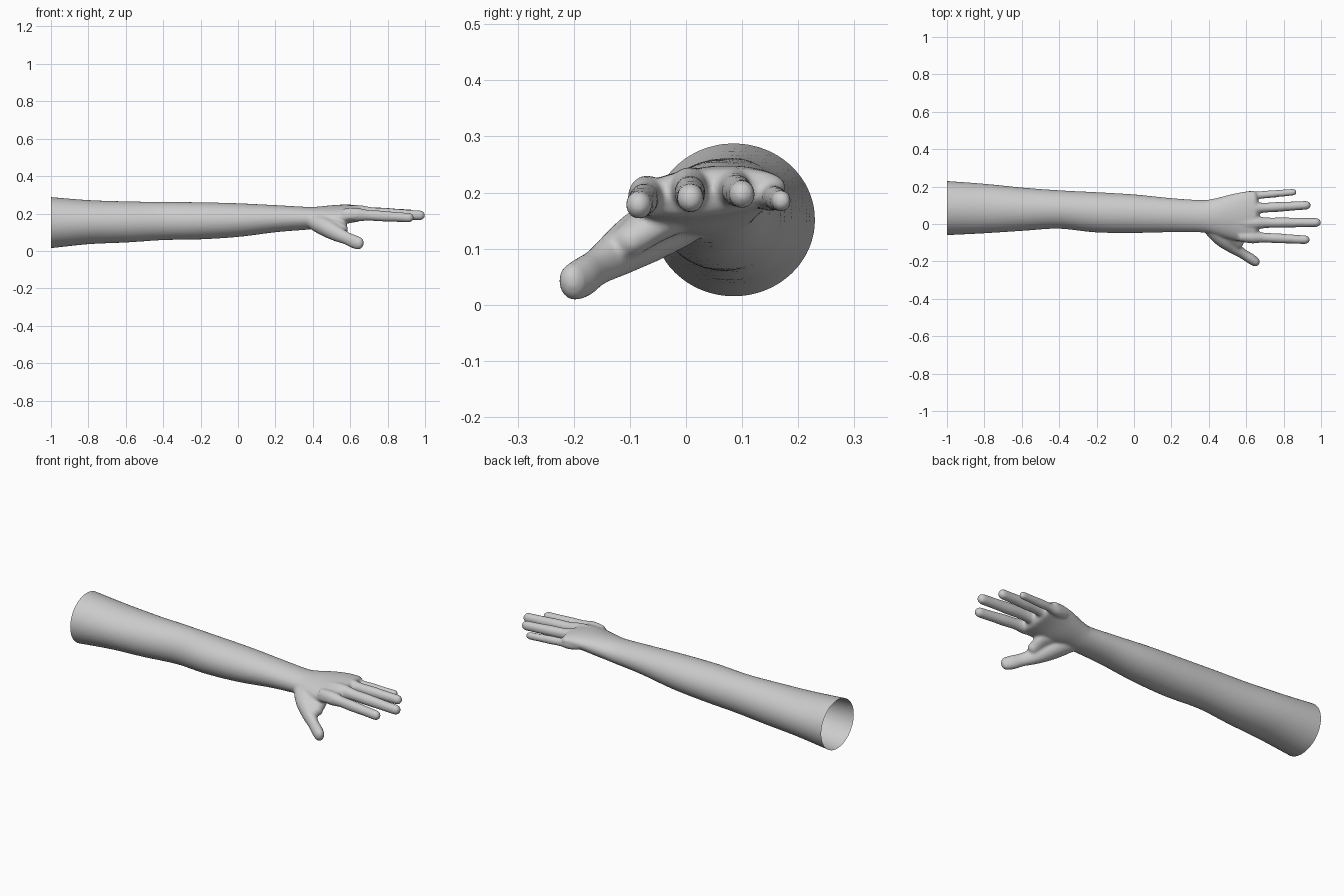
import bpy, bmesh, math
from mathutils import Vector

cube = bpy.data.objects.get("Cube")
if cube:
    bpy.data.objects.remove(cube, do_unlink=True)

skin = bpy.data.materials.new("light grey skin")
skin.use_nodes = True
skin.diffuse_color = (0.6, 0.6, 0.6, 1)
skin.node_tree.nodes["Principled BSDF"].inputs["Base Color"].default_value = (0.6, 0.6, 0.6, 1)


def spline(rows, steps):
    """Catmull-Rom through rows of equal length."""
    out = []
    for i in range(len(rows) - 1):
        quad = [rows[max(0, min(len(rows) - 1, i + k))] for k in (-1, 0, 1, 2)]
        for s in range(steps):
            t = s / steps
            out.append([b + 0.5 * t * (c - a + t * (2*a - 5*b + 4*c - d + t * (3*(b - c) + d - a)))
                        for a, b, c, d in zip(*quad)])
    return out + [list(rows[-1])]


def tube(bm, stations, tip=0.0, sides=28, steps=5):
    """Loft rings of (x, y, z, side radius, up radius, roll); tip adds a rounded end."""
    rows = spline(stations, steps)
    pts = [Vector(r[:3]) for r in rows]
    rings = []

    def ring(c, tangent, rs, ru, roll):
        side = Vector((0, 0, 1)).cross(tangent).normalized()
        up = tangent.cross(side)
        side, up = (side * math.cos(roll) + up * math.sin(roll),
                    up * math.cos(roll) - side * math.sin(roll))
        rings.append([bm.verts.new(c + side * rs * math.cos(a) + up * ru * math.sin(a))
                      for a in (2 * math.pi * k / sides for k in range(sides))])

    for i, r in enumerate(rows):
        tangent = (pts[min(i + 1, len(pts) - 1)] - pts[max(i - 1, 0)]).normalized()
        ring(pts[i], tangent, *r[3:])
    if tip:
        for k in range(1, 7):
            a = k * math.pi / 13
            ring(pts[-1] + tangent * tip * math.sin(a), tangent,
                 r[3] * math.cos(a), r[4] * math.cos(a), r[5])
    for a, b in zip(rings, rings[1:]):
        for k in range(sides):
            n = (k + 1) % sides
            bm.faces.new((a[k], a[n], b[n], b[k]))
    bm.faces.new(rings[0][::-1])
    bm.faces.new(rings[-1])


bm = bmesh.new()

# Upper arm, forearm, wrist and palm: x, low y, high y, low z, high z, roll
outline = [
    (-1.06, -.065, .235, .010, .292, 0), (-1.0, -.06, .23, .015, .288, 0),
    (-.8, -.05, .215, .036, .272, 0), (-.6, -.037, .195, .045, .265, 0),
    (-.4, -.025, .18, .058, .262, 0), (-.2, -.045, .17, .062, .26, 0),
    (0, -.048, .158, .075, .255, 0), (.2, -.044, .138, .1, .245, 0),
    (.36, -.045, .128, .113, .236, 0), (.42, -.055, .135, .12, .236, .08),
    (.5, -.08, .155, .13, .242, .15), (.58, -.098, .172, .148, .246, .12),
    (.64, -.106, .178, .158, .242, .1)]
tube(bm, [(x, (a + b) / 2, (c + d) / 2, (b - a) / 2, (d - c) / 2, roll)
          for x, a, b, c, d, roll in outline], tip=.03, sides=40)

# Fingers: base y, base z, tip x, tip y, tip z, radius
for by, bz, tx, ty, tz, r in [
        (-.066, .198, .94, -.084, .178, .026), (.006, .212, 1.0, .008, .19, .027),
        (.079, .212, .945, .1, .197, .026), (.145, .197, .87, .17, .185, .02)]:
    def along(t, k):
        return (.56 + (tx - r - .56) * t, by + (ty - by) * t, bz + (tz - bz) * t, r * k, r * k * 1.08, 0)
    tube(bm, [along(0, 1.0), along(.2, 1.3), along(.38, 1.02), along(.58, 1.02),
              along(.78, .94), along(1, .9)], tip=r)

# Thumb with its mound
tube(bm, [(.38, .03, .17, .04, .04, 0), (.43, -.02, .15, .056, .05, 0),
          (.48, -.075, .122, .052, .05, 0), (.53, -.122, .092, .037, .042, 0),
          (.58, -.158, .068, .027, .034, 0), (.62, -.183, .05, .028, .036, 0),
          (.645, -.2, .041, .026, .034, 0)], tip=.028)

# Web between thumb and palm
tube(bm, [(.46, .02, .175, .04, .035, 0), (.52, -.05, .15, .06, .034, 0),
          (.555, -.1, .115, .035, .03, 0)], tip=.03)

bmesh.ops.recalc_face_normals(bm, faces=bm.faces)
mesh = bpy.data.meshes.new("arm")
bm.to_mesh(mesh)
bm.free()
arm = bpy.data.objects.new("arm", mesh)
bpy.context.collection.objects.link(arm)

# Fuse the parts into one skin
remesh = arm.modifiers.new("fuse", "REMESH")
remesh.mode = "VOXEL"
remesh.voxel_size = 0.0065
smooth = arm.modifiers.new("soften", "SMOOTH")
smooth.factor = 0.5
smooth.iterations = 7
fused = bpy.data.meshes.new_from_object(arm.evaluated_get(bpy.context.evaluated_depsgraph_get()))
arm.modifiers.clear()

# Cut the shoulder open
bm = bmesh.new()
bm.from_mesh(fused)
bmesh.ops.bisect_plane(bm, geom=bm.verts[:] + bm.edges[:] + bm.faces[:],
                       plane_co=(-1, 0, 0), plane_no=(-1, 0, 0), clear_outer=True)
for f in bm.faces:
    f.smooth = True
bm.to_mesh(fused)
bm.free()
arm.data = fused
fused.materials.clear()
fused.materials.append(skin)
